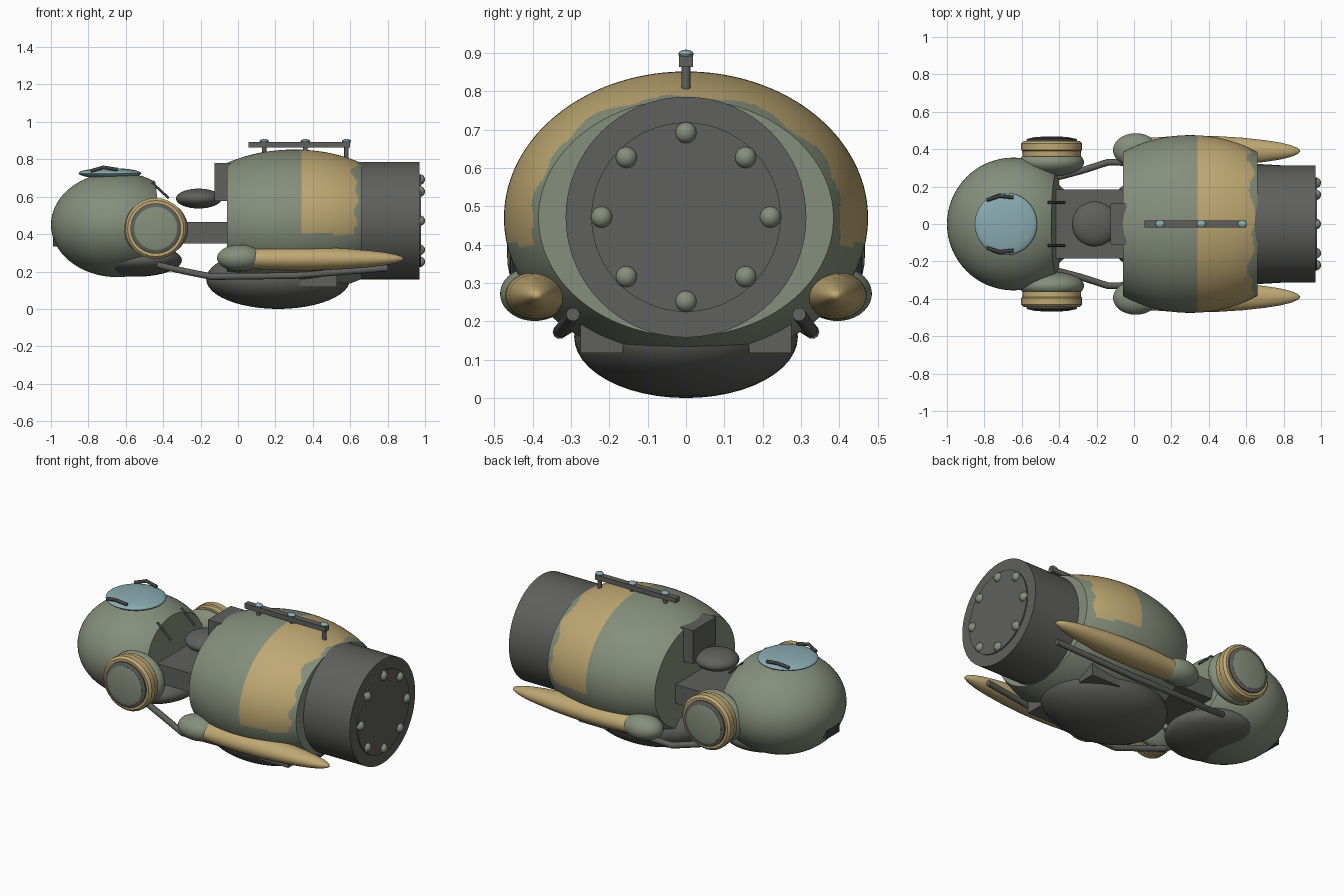
import bpy, bmesh, math
from mathutils import Vector

if "Cube" in bpy.data.objects:
    bpy.data.objects.remove(bpy.data.objects["Cube"])


def material(name, rgb):
    m = bpy.data.materials.new(name)
    m.diffuse_color = (*rgb, 1)
    m.use_nodes = True
    m.node_tree.nodes["Principled BSDF"].inputs["Base Color"].default_value = m.diffuse_color
    return m


GREEN = material("sage green", (0.235, 0.275, 0.2))
TAN = material("sand tan", (0.52, 0.39, 0.17))
GREY = material("dark grey", (0.115, 0.115, 0.11))
BLACK = material("near black", (0.05, 0.05, 0.05))
BLUE = material("pale blue", (0.25, 0.41, 0.44))


def finish(name, bm, mats, angle=35):
    bmesh.ops.recalc_face_normals(bm, faces=bm.faces)
    me = bpy.data.meshes.new(name)
    bm.to_mesh(me)
    bm.free()
    for m in mats:
        me.materials.append(m)
    me.shade_smooth()
    me.set_sharp_from_angle(angle=math.radians(angle))
    ob = bpy.data.objects.new(name, me)
    bpy.context.collection.objects.link(ob)
    return ob


def ball(name, loc, radii, mat, seg=48, cut=None):
    bm = bmesh.new()
    bmesh.ops.create_uvsphere(bm, u_segments=seg, v_segments=seg // 2, radius=1)
    bmesh.ops.scale(bm, vec=radii, verts=bm.verts)
    bmesh.ops.translate(bm, vec=loc, verts=bm.verts)
    if cut:
        r = bmesh.ops.bisect_plane(bm, geom=bm.verts[:] + bm.edges[:] + bm.faces[:],
                                   plane_co=cut[0], plane_no=cut[1], clear_outer=True)
        edges = [e for e in r["geom_cut"] if isinstance(e, bmesh.types.BMEdge)]
        bmesh.ops.holes_fill(bm, edges=edges, sides=0)
    return finish(name, bm, [mat])


def box(name, lo, hi, mat):
    bm = bmesh.new()
    bmesh.ops.create_cube(bm, size=1)
    lo, hi = Vector(lo), Vector(hi)
    bmesh.ops.scale(bm, vec=hi - lo, verts=bm.verts)
    bmesh.ops.translate(bm, vec=(lo + hi) / 2, verts=bm.verts)
    return finish(name, bm, [mat])


def lathe(name, profile, loc, mats, axis="x", sign=1, sy=1, sz=1, seg=64, rule=None):
    """Turn (height, radius) pairs round the x or y axis."""
    bm = bmesh.new()
    rings = []
    for h, r in profile:
        ring = []
        for i in range(seg):
            a = math.tau * i / seg
            u, v = r * math.cos(a) * sy, r * math.sin(a) * sz
            co = (h, u, v) if axis == "x" else (u, sign * h, v)
            ring.append(bm.verts.new(Vector(co) + Vector(loc)))
        rings.append(ring)
    for p, q in zip(rings, rings[1:]):
        for i in range(seg):
            j = (i + 1) % seg
            bm.faces.new((p[i], p[j], q[j], q[i]))
    for ring, (h, r) in zip((rings[0], rings[-1]), (profile[0], profile[-1])):
        if r > 0:
            bm.faces.new(ring)
    bmesh.ops.remove_doubles(bm, verts=bm.verts, dist=1e-5)
    if rule:
        for f in bm.faces:
            f.material_index = rule(f.calc_center_median())
    return finish(name, bm, mats)


def tube(name, points, radius, mat):
    cu = bpy.data.curves.new(name, "CURVE")
    cu.dimensions = "3D"
    cu.bevel_depth = radius
    cu.bevel_resolution = 3
    cu.use_fill_caps = True
    sp = cu.splines.new("POLY")
    sp.points.add(len(points) - 1)
    for p, co in zip(sp.points, points):
        p.co = (*co, 1)
    cu.materials.append(mat)
    ob = bpy.data.objects.new(name, cu)
    bpy.context.collection.objects.link(ob)
    return ob


# Barrel body with a sand patch, wavy at its rear edge
def patch(c):
    edge = 0.625 + 0.014 * math.sin(c.y * 31) + 0.01 * math.sin(c.z * 57) + 0.03 * max(0, c.z - 0.75) / 0.1
    return 1 if 0.34 < c.x < edge and c.z > 0.40 else 0


xs = [-0.06 + 0.40 * i / 20 for i in range(20)] + [0.34 + 0.32 * i / 40 for i in range(41)]
body = [(x, math.sqrt(1 - ((x - 0.3) / 0.614) ** 2)) for x in xs]
lathe("barrel_body", body, (0, 0, 0.47), [GREEN, TAN], sy=0.475, sz=0.382, seg=144, rule=patch)

# Rear drum, end plate and bolts
lathe("rear_drum", [(0.6, 0.314), (0.97, 0.314)], (0, 0, 0.472), [GREY])
lathe("rear_plate", [(0.96, 0.247), (0.978, 0.247)], (0, 0, 0.472), [GREY])
for i in range(8):
    a = math.tau * i / 8
    ball(f"rear_bolt_{i + 1}", (0.973, 0.22 * math.cos(a), 0.472 + 0.22 * math.sin(a)),
         (0.027, 0.028, 0.028), GREEN, 20)

# Belly and the rail along the top
ball("belly", (0.215, 0, 0.16), (0.385, 0.292, 0.16), GREY)
box("top_rail", (0.055, -0.018, 0.863), (0.6, 0.018, 0.892), GREY)
for i, x in enumerate((0.14, 0.36, 0.58)):
    tube(f"rail_post_{i + 1}", [(x, 0, 0.79), (x, 0, 0.885)], 0.012, GREY)
    ball(f"rail_lamp_{i + 1}", (x, 0, 0.897), (0.025, 0.02, 0.012), BLUE, 16)

# Seat, backrest and neck beam
ball("seat", (-0.21, 0, 0.59), (0.122, 0.12, 0.053), GREY)
box("seat_back", (-0.125, -0.11, 0.577), (-0.04, 0.11, 0.78), GREY)
box("neck_beam", (-0.5, -0.185, 0.35), (-0.04, 0.185, 0.465), GREY)

# Head, cut off behind, with jaw, mouth and eye lens
ball("head", (-0.645, 0, 0.45), (0.355, 0.355, 0.28), GREEN, 64,
     cut=((-0.42, 0, 0.5), (0.98, 0, 0.12)))
ball("jaw", (-0.55, 0, 0.26), (0.25, 0.26, 0.088), GREY)
box("mouth", (-0.99, -0.06, 0.335), (-0.94, 0.06, 0.385), BLACK)
ball("eye_lens", (-0.685, 0, 0.725), (0.167, 0.167, 0.028), BLUE)

# Paired parts on both sides
for s, side in ((-1, "right"), (1, "left")):
    ball(f"{side}_ear", (-0.44, s * 0.33, 0.43), (0.173, 0.075, 0.155), GREEN)
    lathe(f"{side}_ear_ring", [(0.36, 0.155), (0.39, 0.157), (0.395, 0.163), (0.43, 0.163), (0.443, 0.15)],
          (-0.44, 0, 0.43), [TAN], axis="y", sign=s, seg=28)
    lathe(f"{side}_ear_rim", [(0.43, 0.135), (0.452, 0.135), (0.458, 0.125)],
          (-0.44, 0, 0.43), [GREY], axis="y", sign=s, seg=40)
    lathe(f"{side}_ear_hub", [(0.44, 0.115), (0.459, 0.115), (0.466, 0.08), (0.468, 0)],
          (-0.44, 0, 0.43), [GREEN], axis="y", sign=s, seg=40)
    # Long tapered pod with its green nose
    pod = [(0.05, 0.85), (0.13, 0.9), (0.22, 0.97), (0.32, 1), (0.45, 0.97), (0.58, 0.87), (0.7, 0.71),
           (0.78, 0.56), (0.84, 0.38), (0.875, 0.2), (0.89, 0)]
    lathe(f"{side}_pod", pod, (0, s * 0.39, 0.268), [TAN], sy=0.082, sz=0.063, seg=40)
    ball(f"{side}_pod_nose", (0.01, s * 0.395, 0.272), (0.122, 0.09, 0.071), GREEN)
    # Bent strut from head to tail
    tube(f"{side}_strut", [(-0.43, s * 0.245, 0.235), (-0.28, s * 0.285, 0.2), (-0.14, s * 0.33, 0.172),
                           (0.3, s * 0.325, 0.178), (0.8, s * 0.295, 0.218)], 0.018, GREY)
    box(f"{side}_belly_bracket", (0.33, min(s * 0.165, s * 0.275), 0.118),
        (0.53, max(s * 0.165, s * 0.275), 0.2), GREY)
    # Small sticks behind the head and lashes on the lens
    tube(f"{side}_head_stick", [(-0.46, s * 0.115, 0.675), (-0.37, s * 0.115, 0.592)], 0.007, BLACK)
    tube(f"{side}_lash", [(-0.785, s * 0.128, 0.738), (-0.72, s * 0.15, 0.757),
                          (-0.645, s * 0.142, 0.745)], 0.01, BLACK)
